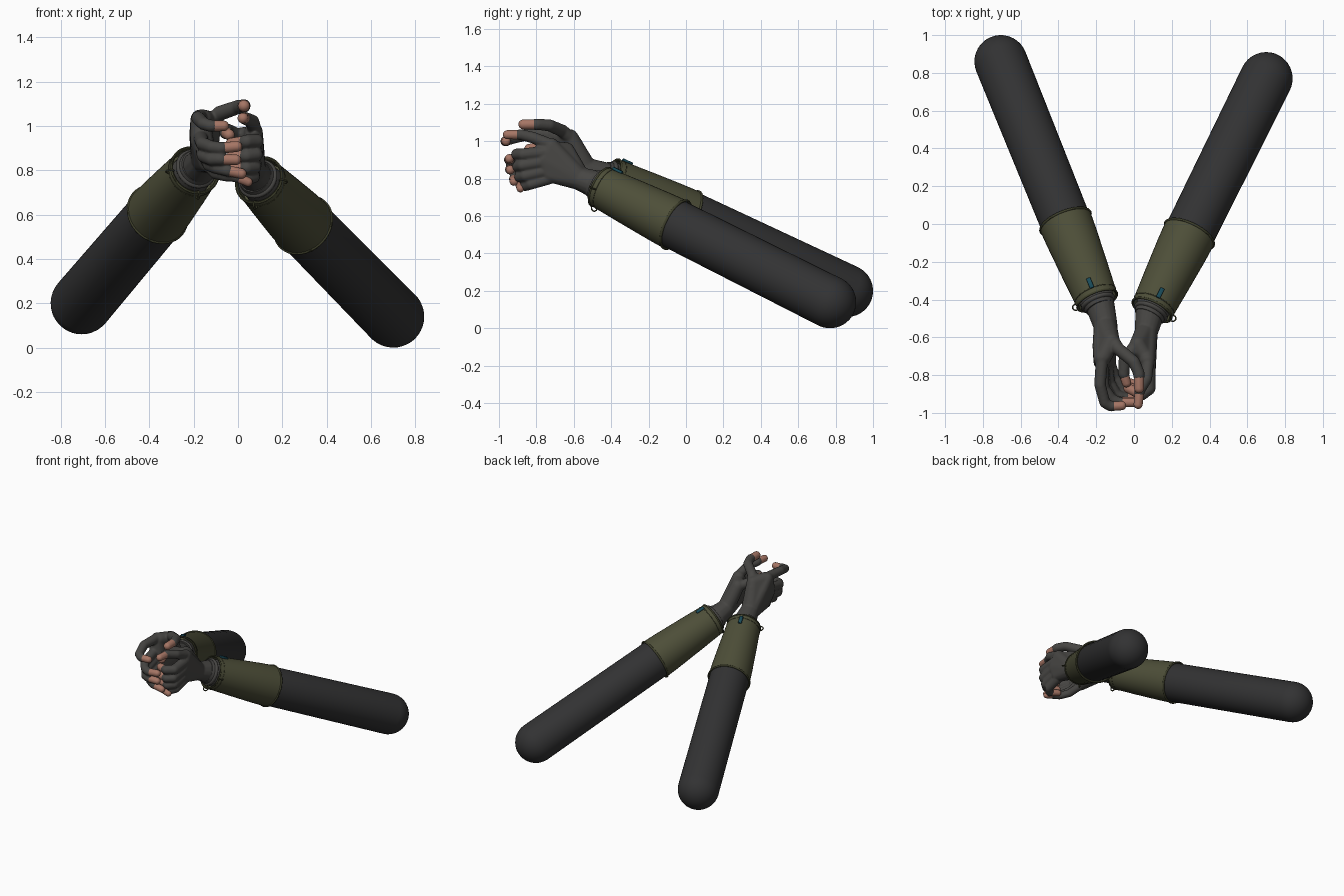
import bpy, bmesh, math
from mathutils import Vector, Matrix

if "Cube" in bpy.data.objects:
    bpy.data.objects.remove(bpy.data.objects["Cube"])


def material(name, rgb):
    m = bpy.data.materials.new(name)
    m.diffuse_color = (*rgb, 1)
    m.use_nodes = True
    m.node_tree.nodes["Principled BSDF"].inputs["Base Color"].default_value = m.diffuse_color
    return m


BLACK = material("black_cloth", (0.032, 0.032, 0.033))
OLIVE = material("olive_cloth", (0.075, 0.077, 0.040))
TRIM = material("olive_trim", (0.05, 0.052, 0.025))
GLOVE = material("glove_fabric", (0.062, 0.060, 0.056))
SKIN = material("skin", (0.38, 0.18, 0.13))
TEAL = material("teal_tag", (0.01, 0.07, 0.10))


def finish(bm, name, mat, matrix=None):
    bmesh.ops.recalc_face_normals(bm, faces=bm.faces)
    me = bpy.data.meshes.new(name)
    bm.to_mesh(me)
    bm.free()
    ob = bpy.data.objects.new(name, me)
    bpy.context.collection.objects.link(ob)
    me.materials.append(mat)
    if matrix:
        ob.matrix_world = matrix
    bpy.ops.object.select_all(action='DESELECT')
    bpy.context.view_layer.objects.active = ob
    ob.select_set(True)
    bpy.ops.object.shade_smooth_by_angle(angle=math.radians(45))
    return ob


def lathe(name, profile, mat, matrix, n=40):
    bm = bmesh.new()
    rings = [[bm.verts.new((r * math.cos(i * math.tau / n), r * math.sin(i * math.tau / n), z))
              for i in range(n)] for r, z in profile]
    for a, b in zip(rings, rings[1:]):
        for i in range(n):
            bm.faces.new((a[i], a[(i + 1) % n], b[(i + 1) % n], b[i]))
    bmesh.ops.remove_doubles(bm, verts=bm.verts, dist=1e-5)
    return finish(bm, name, mat, matrix)


def hoop(name, radius, z, thick, mat, matrix):
    c = [(radius + thick * math.cos(k * math.tau / 8), z + thick * math.sin(k * math.tau / 8))
         for k in range(9)]
    return lathe(name, c, mat, matrix)


def add_hull(bm, balls, n=90):
    """Add the convex hull of several balls (x, y, z, radius)."""
    part = bmesh.new()
    for x, y, z, r in balls:
        for i in range(n):
            h = 1 - 2 * (i + 0.5) / n
            a, w = i * 2.39996, math.sqrt(1 - h * h)
            part.verts.new((x + r * w * math.cos(a), y + r * w * math.sin(a), z + r * h))
    bmesh.ops.convex_hull(part, input=part.verts)
    bmesh.ops.delete(part, geom=[v for v in part.verts if not v.link_faces], context='VERTS')
    bmesh.ops.recalc_face_normals(part, faces=part.faces)
    tmp = bpy.data.meshes.new("tmp")
    part.to_mesh(tmp)
    part.free()
    bm.from_mesh(tmp)
    bpy.data.meshes.remove(tmp)


def arm(side, back, cuff):
    back, cuff = Vector(back), Vector(cuff)
    d = (cuff - back).normalized()
    L = (cuff - back).length
    up = (Vector((0, 0, 1)) - d * d.z).normalized()
    sx = up.cross(d)
    M = Matrix((sx, up, d)).transposed().to_4x4()
    M.translation = back
    S = L - 0.49
    # rounded upper sleeve
    cap = [(0.14 * math.sin(t * math.pi / 20), -0.14 * math.cos(t * math.pi / 20)) for t in range(11)]
    lathe(side + "_upper_sleeve", cap + [(0.134, S), (0.13, S + 0.03), (0, S + 0.03)], BLACK, M)
    # olive forearm sleeve, open at the cuff
    lathe(side + "_forearm_sleeve", [(0.125, S), (0.142, S), (0.138, S + 0.1), (0.126, S + 0.3),
          (0.113, L), (0.104, L), (0.104, L - 0.06), (0, L - 0.06)], OLIVE, M)
    hoop(side + "_elbow_seam", 0.141, S, 0.007, TRIM, M)
    hoop(side + "_cuff_seam", 0.112, L, 0.006, TRIM, M)
    hoop(side + "_cuff_stitch", 0.114, L - 0.03, 0.003, TRIM, M)
    # rolled glove cuff
    hoop(side + "_glove_cuff", 0.084, L + 0.015, 0.012, GLOVE, M)
    lathe(side + "_glove_wrist", [(0.094, L - 0.06), (0.092, L + 0.005), (0.082, L + 0.03),
          (0.078, L + 0.045), (0, L + 0.06)], GLOVE, M)
    # pull tag on the top of the cuff
    bm = bmesh.new()
    bmesh.ops.create_cube(bm, size=1, matrix=Matrix.Translation((0, 0.122, L - 0.055))
                          @ Matrix.Diagonal((0.024, 0.014, 0.06, 1)))
    bmesh.ops.bevel(bm, geom=bm.edges[:], offset=0.003, segments=1, affect='EDGES')
    finish(bm, side + "_cuff_tag", TEAL, M)
    # cord loops below and outside
    out = 0 if sx.x * back.x > 0 else math.pi
    for k, ang in enumerate((-math.pi / 2, out)):
        T = M @ Matrix.Rotation(ang, 4, 'Z') @ Matrix.Translation((0.118, 0, L - 0.01)) @ Matrix.Rotation(math.pi / 2, 4, 'X')
        hoop(f"{side}_cord_loop_{k}", 0.017, 0, 0.004, TRIM, T)


def hand(side, palm_hulls, fingers):
    bm = bmesh.new()
    for h in palm_hulls:
        add_hull(bm, h)
    for i, (r, pts) in enumerate(fingers):
        balls = [(*p, r * (1.1 - 0.06 * k)) for k, p in enumerate(pts)]
        # glove covers the finger up to the start of the last joint
        for a, b in zip(balls[:-1], balls[1:-1]):
            add_hull(bm, (a, b))
        a, b = Vector(pts[-2]), Vector(pts[-1])
        mid = a.lerp(b, 0.15)
        add_hull(bm, (balls[-2], (*mid, r * 0.95)))
        tip = bmesh.new()
        add_hull(tip, ((*mid, r * 0.84), (*b, r * 0.8)), 150)
        finish(tip, f"{side}_fingertip_{i}", SKIN)
    ob = finish(bm, side + "_glove", GLOVE)
    rm = ob.modifiers.new("Blend", 'REMESH')
    rm.mode = 'VOXEL'
    rm.voxel_size = 0.006
    rm.use_smooth_shade = True
    sm = ob.modifiers.new("Soften", 'SMOOTH')
    sm.factor = 0.5
    sm.iterations = 6


arm("right", (0.70, 0.77, 0.14), (0.095, -0.455, 0.755))
arm("left", (-0.705, 0.86, 0.20), (-0.195, -0.405, 0.80))

# right hand: fingers curl inward, index points forward
hand("right", [
    [(0.085, -0.47, 0.765, 0.078), (0.065, -0.57, 0.80, 0.062)],
    [(0.065, -0.57, 0.80, 0.062), (0.07, -0.72, 0.975, 0.042), (0.07, -0.73, 0.82, 0.04),
     (0.075, -0.76, 0.90, 0.042)],
    [(0.06, -0.57, 0.81, 0.055), (0.02, -0.64, 0.95, 0.045), (0.06, -0.70, 0.96, 0.04)]],
    [(0.030, [(0.075, -0.72, 0.98), (0.065, -0.82, 1.02), (0.03, -0.88, 1.035), (0.022, -0.955, 1.035)]),
     (0.032, [(0.08, -0.76, 0.94), (0.082, -0.87, 0.93), (0.04, -0.905, 0.93), (-0.03, -0.87, 0.92)]),
     (0.031, [(0.08, -0.76, 0.89), (0.08, -0.875, 0.87), (0.04, -0.90, 0.865), (-0.03, -0.87, 0.86)]),
     (0.030, [(0.075, -0.75, 0.84), (0.075, -0.86, 0.815), (0.04, -0.89, 0.81), (-0.03, -0.86, 0.81)]),
     (0.028, [(0.07, -0.73, 0.80), (0.07, -0.83, 0.77), (0.04, -0.86, 0.76), (-0.02, -0.84, 0.77)]),
     (0.031, [(0.01, -0.64, 0.95), (-0.05, -0.72, 0.98), (-0.055, -0.79, 0.97), (-0.04, -0.84, 0.96)])])

# left hand: wraps around the outside, thumb crosses over the top
hand("left", [
    [(-0.18, -0.43, 0.81, 0.078), (-0.15, -0.54, 0.85, 0.064)],
    [(-0.15, -0.54, 0.85, 0.064), (-0.17, -0.71, 1.03, 0.045), (-0.135, -0.73, 0.83, 0.04),
     (-0.17, -0.73, 0.93, 0.045), (-0.17, -0.64, 0.96, 0.05)],
    [(-0.15, -0.54, 0.86, 0.06), (-0.12, -0.62, 1.02, 0.045), (-0.16, -0.70, 1.03, 0.045)]],
    [(0.033, [(-0.13, -0.59, 0.99), (-0.085, -0.66, 1.055), (0.0, -0.73, 1.085), (0.026, -0.79, 1.09), (0.027, -0.87, 1.09)]),
     (0.030, [(-0.17, -0.72, 1.04), (-0.18, -0.85, 1.035), (-0.155, -0.945, 1.01), (-0.125, -0.965, 1.0), (-0.065, -0.962, 1.0)]),
     (0.030, [(-0.17, -0.74, 0.95), (-0.16, -0.87, 0.92), (-0.12, -0.925, 0.905), (-0.08, -0.945, 0.90), (-0.005, -0.945, 0.907)]),
     (0.030, [(-0.16, -0.74, 0.90), (-0.155, -0.86, 0.865), (-0.12, -0.92, 0.85), (-0.085, -0.94, 0.85), (-0.01, -0.94, 0.847)]),
     (0.029, [(-0.145, -0.73, 0.86), (-0.13, -0.84, 0.825), (-0.095, -0.90, 0.81), (-0.055, -0.92, 0.80), (0.015, -0.92, 0.785)]),
     (0.026, [(-0.13, -0.72, 0.82), (-0.10, -0.81, 0.785), (-0.06, -0.87, 0.775), (-0.01, -0.89, 0.77), (0.045, -0.885, 0.747)])])
